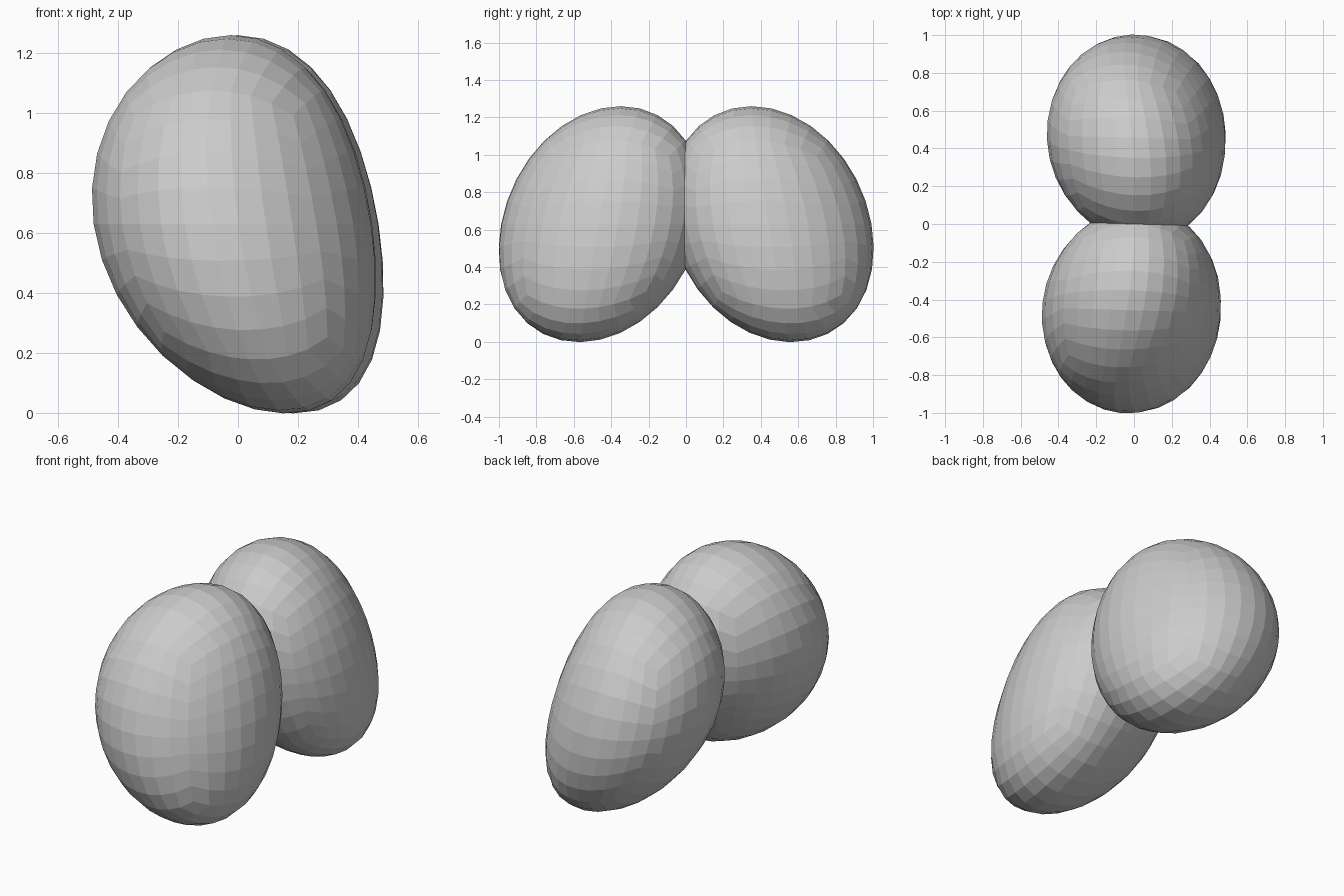
import bpy, bmesh, math
from mathutils import Matrix, Vector

if "Cube" in bpy.data.objects:
    bpy.data.objects.remove(bpy.data.objects["Cube"])

TWIST = Matrix.Rotation(math.radians(-1.6), 4, 'Z')
BULGE = Vector((1, 1, -1)).normalized()   # fuller lower outer corner
DENT = Vector((-1, 1, 0)).normalized()    # leaner outer side


def lobe(name, side):
    """Quad-sphere sheared into a leaning egg; side = +1 or -1 along y."""
    bm = bmesh.new()
    bmesh.ops.create_cube(bm, size=2)
    bmesh.ops.subdivide_edges(bm, edges=bm.edges[:], cuts=7, use_grid_fill=True)
    for v in bm.verts:
        p = Vector([math.tan(c * math.pi / 4) for c in v.co]).normalized()
        p *= (1 + 0.04 * max(0, p.dot(BULGE)) ** 5
              - 0.03 * max(0, p.dot(DENT)) ** 4)
        x = 0.463 * p.x - 0.055 * p.y - 0.09 * p.z + 0.085 * p.z ** 2 - 0.008
        y = 0.455 + 0.538 * p.y - 0.105 * p.z
        z = 0.63 + 0.63 * p.z
        v.co = TWIST @ Vector((x, side * y, z))
    bmesh.ops.recalc_face_normals(bm, faces=bm.faces[:])
    mesh = bpy.data.meshes.new(name)
    bm.to_mesh(mesh)
    bm.free()
    ob = bpy.data.objects.new(name, mesh)
    bpy.context.collection.objects.link(ob)
    return ob


# Two mirrored lobes pressed together at the middle
lobe("back_lobe", 1)
lobe("front_lobe", -1)
